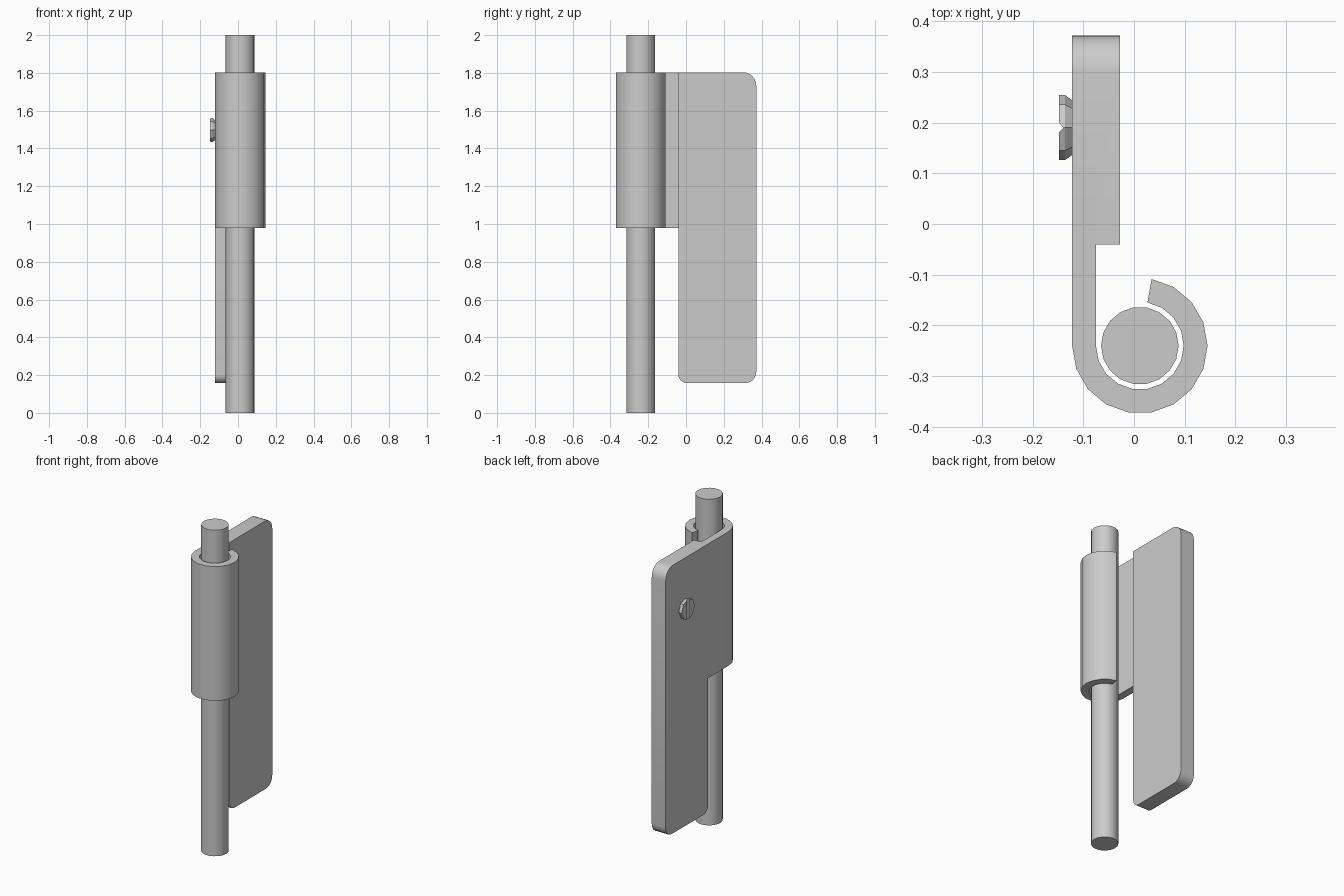
import bpy
import bmesh
from math import cos, sin, radians
from mathutils import Vector

cube = bpy.data.objects.get("Cube")
if cube:
    bpy.data.objects.remove(cube, do_unlink=True)

steel = bpy.data.materials.new("plain_grey_steel")
steel.use_nodes = True
grey = (0.6, 0.6, 0.6, 1)
steel.diffuse_color = grey
steel.node_tree.nodes["Principled BSDF"].inputs["Base Color"].default_value = grey

PIN = Vector((0.0115, -0.24))   # hinge axis
OUTER, INNER = 0.1335, 0.0865   # knuckle radii
LEFT, RIGHT = -0.122, -0.028    # leaf faces


def arc(center, radius, start, end, steps):
    return [(center[0] + radius * cos(radians(start + (end - start) * i / steps)),
             center[1] + radius * sin(radians(start + (end - start) * i / steps)))
            for i in range(steps + 1)]


def finish(bm, name):
    bmesh.ops.recalc_face_normals(bm, faces=bm.faces)
    mesh = bpy.data.meshes.new(name)
    bm.to_mesh(mesh)
    bm.free()
    mesh.materials.append(steel)
    obj = bpy.data.objects.new(name, mesh)
    bpy.context.collection.objects.link(obj)
    return obj


def prism(name, outline, axis, low, high):
    """Extrude a flat outline along z (x, y points) or x (y, z points)."""
    bm = bmesh.new()
    place = (lambda a, b: (a, b, low)) if axis == "z" else (lambda a, b: (low, a, b))
    face = bm.faces.new([bm.verts.new(place(*p)) for p in outline])
    move = Vector((0, 0, high - low)) if axis == "z" else Vector((high - low, 0, 0))
    new = bmesh.ops.extrude_face_region(bm, geom=[face])["geom"]
    bmesh.ops.translate(bm, vec=move, verts=[v for v in new if isinstance(v, bmesh.types.BMVert)])
    return finish(bm, name)


def combine(target, cutter, operation):
    mod = target.modifiers.new(operation.title(), "BOOLEAN")
    mod.operation, mod.object, mod.solver = operation, cutter, "EXACT"
    bpy.context.view_layer.objects.active = target
    bpy.ops.object.modifier_apply(modifier=mod.name)
    bpy.data.objects.remove(cutter, do_unlink=True)


def smooth(obj):
    bpy.ops.object.select_all(action="DESELECT")
    obj.select_set(True)
    bpy.context.view_layer.objects.active = obj
    bpy.ops.object.shade_smooth_by_angle(angle=radians(30))


# Hinge pin
pin = prism("hinge_pin", arc(PIN, 0.0765, 0, 340, 17), "z", 0, 2)

# Leaf with three rounded corners, joined to the rolled knuckle strap
leaf_outline = ([(-0.04, 1.803)] + arc((0.005, 0.203), 0.045, 180, 270, 6)
                + arc((0.312, 0.218), 0.06, 270, 360, 6)
                + arc((0.302, 1.733), 0.07, 0, 90, 6))
leaf = prism("hinge_leaf", leaf_outline, "x", LEFT, RIGHT)
strap_outline = ([(LEFT, 0.05)] + arc(PIN, OUTER, 180, 440, 13)
                 + arc(PIN, INNER, 440, 180, 13) + [(PIN.x - INNER, 0.05)])
strap = prism("rolled_strap", strap_outline, "z", 0.98, 1.803)
combine(leaf, strap, "UNION")

# Slotted screw head: octagonal rim tapering towards the leaf
bm = bmesh.new()
rings = [[bm.verts.new((x, *p)) for p in arc((0.19, 1.497), r, 0, 315, 7)]
         for x, r in ((-0.148, 0.064), (-0.136, 0.064), (LEFT, 0.054))]
for a, b in zip(rings, rings[1:]):
    for i in range(8):
        bm.faces.new((a[i], a[i - 1], b[i - 1], b[i]))
bm.faces.new(rings[0])
bm.faces.new(rings[-1])
screw = finish(bm, "screw_head")
groove = prism("screw_groove", [(-0.158, 0.17), (-0.158, 0.21), (-0.139, 0.19)], "z", 1.4, 1.6)
combine(screw, groove, "DIFFERENCE")

for part in (pin, leaf):
    smooth(part)
